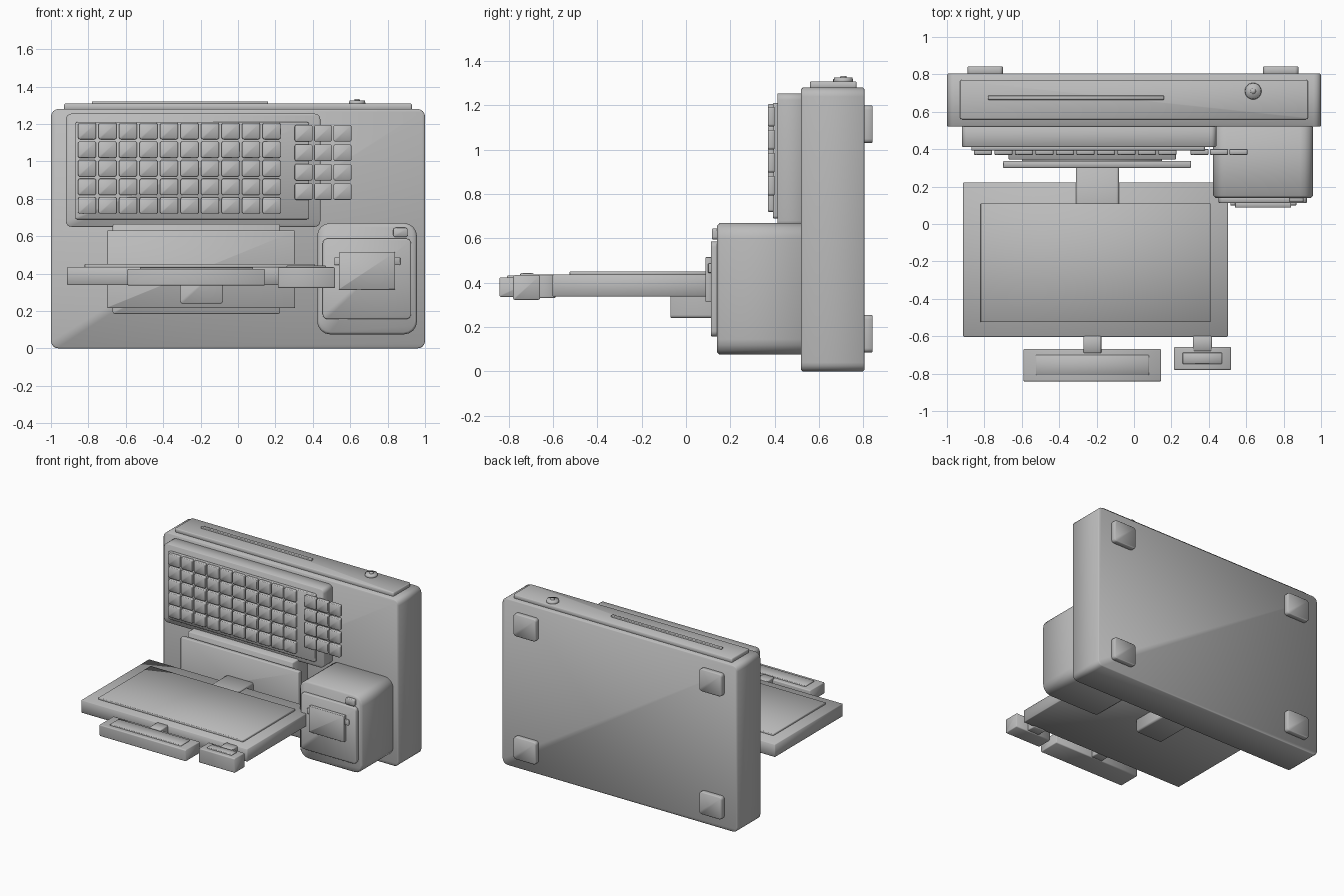
import bpy, bmesh
from mathutils import Vector

cube = bpy.data.objects.get("Cube")
if cube:
    bpy.data.objects.remove(cube, do_unlink=True)

grey = bpy.data.materials.new("plain grey")
grey.use_nodes = True
grey.diffuse_color = (0.5, 0.5, 0.5, 1)
grey.node_tree.nodes["Principled BSDF"].inputs["Base Color"].default_value = (0.5, 0.5, 0.5, 1)


def finish(name, bm):
    mesh = bpy.data.meshes.new(name)
    bm.to_mesh(mesh)
    bm.free()
    mesh.materials.append(grey)
    for face in mesh.polygons:
        face.use_smooth = True
    obj = bpy.data.objects.new(name, mesh)
    bpy.context.collection.objects.link(obj)
    return obj


def add_box(bm, x, y, z):
    """Box from three (low, high) ranges."""
    made = bmesh.ops.create_cube(bm, size=1)["verts"]
    for v in made:
        v.co = Vector([lo + (hi - lo) * (c + 0.5) for c, (lo, hi) in zip(v.co, (x, y, z))])


def box(name, x, y, z, corner=0.0, edge=0.004, axis=1):
    """Box with rounded corners along one axis and a fine bevel on the rims."""
    bm = bmesh.new()
    add_box(bm, x, y, z)
    if corner:
        along = [e for e in bm.edges
                 if abs((e.verts[0].co - e.verts[1].co).normalized()[axis]) > 0.9]
        bmesh.ops.bevel(bm, geom=along, offset=corner, segments=4, profile=0.5, affect='EDGES')
    if edge:
        rims = [e for e in bm.edges if e.calc_face_angle(0) > 1.0]
        bmesh.ops.bevel(bm, geom=rims, offset=edge, segments=1, affect='EDGES')
    return finish(name, bm)


def disc(name, x, y, z, radius):
    bm = bmesh.new()
    bmesh.ops.create_cone(bm, cap_ends=True, segments=24, radius1=radius,
                          radius2=radius * 0.9, depth=z[1] - z[0])
    bmesh.ops.translate(bm, verts=bm.verts, vec=(x, y, sum(z) / 2))
    return finish(name, bm)


def key_grid(name, x, z, columns, rows, pitch_x, pitch_z):
    """Grid of keys starting from the centre of the top left key."""
    for r in range(rows):
        for c in range(columns):
            cx, cz = x + c * pitch_x, z - r * pitch_z
            box(f"{name}_{r}_{c}", (cx - 0.048, cx + 0.048), (0.37, 0.4),
                (cz - 0.044, cz + 0.044), 0.01, 0.003)


# Main body with feet on the back
box("body", (-1, 1), (0.52, 0.805), (0, 1.28), 0.04, 0.006)
for side, x in (("right", -0.795), ("left", 0.785)):
    for level, z in (("lower", 0.17), ("upper", 1.115)):
        box(f"{level}_{side}_foot", (x - 0.095, x + 0.095), (0.795, 0.842),
            (z - 0.085, z + 0.085), 0.02)

# Top strip with slot and button
box("top_plate", (-0.93, 0.93), (0.56, 0.77), (1.27, 1.308), 0.01, axis=2)
box("top_slot", (-0.78, 0.16), (0.664, 0.686), (1.3, 1.32), 0, 0.002)
disc("top_button", 0.637, 0.71, (1.3, 1.325), 0.046)
disc("button_pin", 0.637, 0.71, (1.32, 1.333), 0.015)

# Keyboard
box("keyboard_base", (-0.92, 0.44), (0.412, 0.53), (0.65, 1.255), 0.03)
box("keyboard_panel", (-0.87, 0.38), (0.393, 0.42), (0.69, 1.21), 0.012, 0.003)
key_grid("main_key", -0.807, 1.162, 10, 5, 0.1096, 0.0995)
key_grid("number_key", 0.351, 1.15, 3, 4, 0.104, 0.104)

# Bracket and swing-out tray
box("bracket_back", (-0.67, 0.225), (0.345, 0.53), (0.185, 0.665), 0.01)
box("bracket_plate", (-0.7, 0.305), (0.3, 0.338), (0.215, 0.63), 0.006)
box("bracket_spacer", (-0.6, 0.15), (0.33, 0.35), (0.25, 0.6), 0, 0)
box("arm", (-0.31, -0.08), (-0.07, 0.305), (0.24, 0.446), 0.015)
box("tray", (-0.913, 0.502), (-0.603, 0.222), (0.338, 0.436), 0, 0.004)
box("tray_screen", (-0.82, 0.41), (-0.525, 0.11), (0.43, 0.451), 0, 0.003)

# Two small units in front of the tray
box("wide_unit", (-0.59, 0.145), (-0.842, -0.668), (0.336, 0.424), 0.008, axis=0)
box("wide_unit_inset", (-0.525, 0.08), (-0.808, -0.7), (0.415, 0.433), 0, 0.003)
box("wide_unit_joint", (-0.27, -0.175), (-0.69, -0.59), (0.34, 0.436), 0.008)
box("small_unit", (0.213, 0.518), (-0.78, -0.658), (0.323, 0.434), 0.008, axis=0)
box("small_unit_inset", (0.26, 0.47), (-0.748, -0.688), (0.425, 0.443), 0, 0.003)
box("small_unit_joint", (0.315, 0.417), (-0.68, -0.59), (0.33, 0.436), 0.008)

# Side housing with its front panel
box("side_housing", (0.423, 0.957), (0.14, 0.53), (0.075, 0.67), 0.07, 0.012)
box("housing_panel", (0.453, 0.925), (0.112, 0.15), (0.157, 0.587), 0.025)
box("panel_bar", (0.515, 0.868), (0.1, 0.12), (0.445, 0.487), 0.005, 0.002)
box("panel_tab", (0.54, 0.84), (0.088, 0.118), (0.315, 0.515), 0.004, 0.002)
box("housing_button", (0.83, 0.907), (0.117, 0.15), (0.595, 0.645), 0.012, 0.003)
